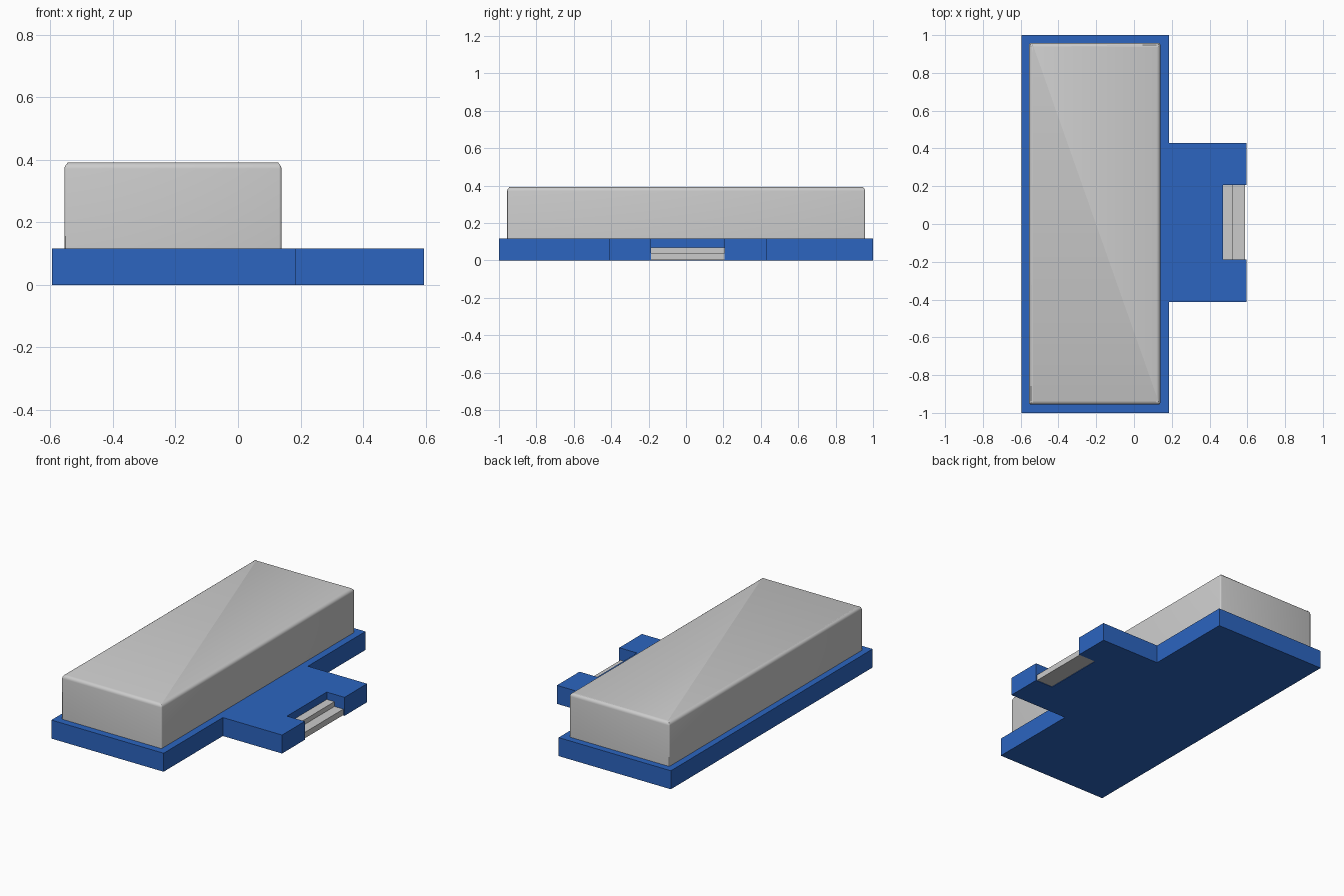
import bpy, bmesh

if "Cube" in bpy.data.objects:
    bpy.data.objects.remove(bpy.data.objects["Cube"])


def prism(name, outline, depth_vec):
    """Extrude a closed planar outline along a vector."""
    bm = bmesh.new()
    face = bm.faces.new([bm.verts.new(p) for p in outline])
    result = bmesh.ops.extrude_face_region(bm, geom=[face])
    verts = [g for g in result["geom"] if isinstance(g, bmesh.types.BMVert)]
    bmesh.ops.translate(bm, verts=verts, vec=depth_vec)
    bmesh.ops.recalc_face_normals(bm, faces=bm.faces)
    mesh = bpy.data.meshes.new(name)
    bm.to_mesh(mesh)
    bm.free()
    obj = bpy.data.objects.new(name, mesh)
    bpy.context.collection.objects.link(obj)
    return obj


blue = bpy.data.materials.new("blue")
blue.diffuse_color = (0.025, 0.13, 0.53, 1)
blue.use_nodes = True
blue.node_tree.nodes["Principled BSDF"].inputs["Base Color"].default_value = blue.diffuse_color

# Base plate with a notched side tab
BASE_TOP = 0.116
outline = [(-0.595, -1), (0.184, -1), (0.184, -0.413), (0.595, -0.413),
           (0.595, -0.188), (0.472, -0.188), (0.472, 0.206), (0.595, 0.206),
           (0.595, 0.43), (0.184, 0.43), (0.184, 1), (-0.595, 1)]
base = prism("base_plate", [(x, y, 0) for x, y in outline], (0, 0, BASE_TOP))
base.data.materials.append(blue)

# Two-step insert in the notch
steps = [(0.472, 0.003), (0.587, 0.003), (0.587, 0.04),
         (0.525, 0.04), (0.525, 0.07), (0.472, 0.07)]
prism("stepped_insert", [(x, -0.188, z) for x, z in steps], (0, 0.394, 0))

# Grey cover block with rounded top edges and slightly eased corners
cover_outline = [(-0.555, -0.956), (0.139, -0.956), (0.139, 0.958), (-0.555, 0.958)]
cover = prism("cover_block", [(x, y, BASE_TOP) for x, y in cover_outline],
              (0, 0, 0.391 - BASE_TOP))
bm = bmesh.new()
bm.from_mesh(cover.data)
uprights = [e for e in bm.edges if abs(e.verts[0].co.z - e.verts[1].co.z) > 0.1]
bmesh.ops.bevel(bm, geom=uprights, offset=0.008, segments=3, profile=0.5, affect='EDGES')
rim = [e for e in bm.edges if all(v.co.z > 0.39 for v in e.verts)]
bmesh.ops.bevel(bm, geom=rim, offset=0.02, segments=4, profile=0.5, affect='EDGES',
                clamp_overlap=False)
bmesh.ops.remove_doubles(bm, verts=bm.verts, dist=0.0001)
bm.to_mesh(cover.data)
bm.free()
bpy.context.view_layer.objects.active = cover
cover.select_set(True)
bpy.ops.object.shade_smooth_by_angle()
